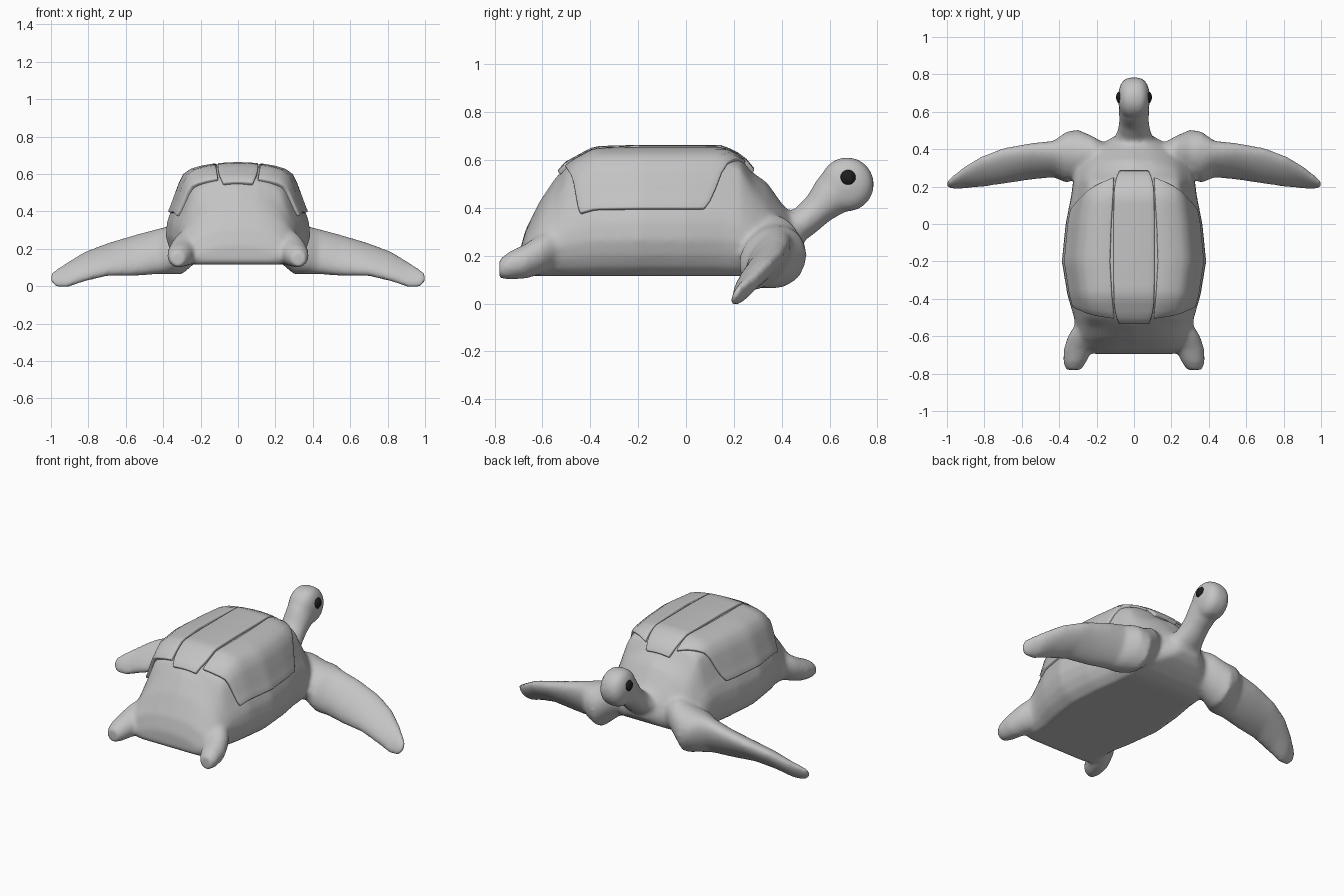
import bpy, bmesh, math
from mathutils import Vector

if "Cube" in bpy.data.objects:
    bpy.data.objects.remove(bpy.data.objects["Cube"])


def material(name, rgb):
    m = bpy.data.materials.new(name)
    m.diffuse_color = (*rgb, 1)
    m.use_nodes = True
    m.node_tree.nodes["Principled BSDF"].inputs["Base Color"].default_value = m.diffuse_color
    return m


GREY = material("soft grey", (0.55, 0.55, 0.55))
BLACK = material("eye black", (0.012, 0.012, 0.012))

# body stations: y, half width, bottom z, top z
BODY = [(-.695, .22, .13, .22), (-.67, .30, .115, .31), (-.61, .315, .115, .43),
        (-.55, .315, .115, .52), (-.50, .322, .115, .58), (-.38, .357, .115, .645),
        (-.20, .387, .115, .65), (0, .367, .115, .65), (.15, .337, .115, .65),
        (.23, .327, .115, .61), (.28, .317, .12, .55), (.34, .29, .14, .505),
        (.40, .23, .17, .42), (.45, .14, .20, .365), (.49, .07, .24, .34)]
# half cross-section as fractions of width and height
LOWER = [(0, 0), (.4, 0), (.74, 0), (.87, .07), (.95, .16), (1, .28), (.985, .42)]
UPPER = [(.94, .52), (.9, .58), (.85, .68), (.79, .8), (.73, .89),
         (.64, .935), (.5, .965), (.33, .985)]


def station(y):
    """Half width, bottom and top of the body at y."""
    for a, b in zip(BODY, BODY[1:]):
        if y <= b[0]:
            t = (y - a[0]) / (b[0] - a[0])
            return [a[i] + t * (b[i] - a[i]) for i in (1, 2, 3)]
    return BODY[-1][1:]


def section(y, u, v):
    """Body point; the section turns into a dome towards both ends."""
    w, b, t = station(y)
    r = min(1, max(0, (-.46 - y) / .10, (y - .24) / .10))
    if v > .3:
        dome = .3 + .7 * max(0, 1 - u * u) ** .65
        v += (dome - v) * r
    return (w * u, y, b + (t - b) * v)


def loft(bm, rings):
    """Skin closed rings of points and cap both ends."""
    rows = [[bm.verts.new(p) for p in r] for r in rings]
    n = len(rows[0])
    faces = [bm.faces.new((a[i], a[(i + 1) % n], b[(i + 1) % n], b[i]))
             for a, b in zip(rows, rows[1:]) for i in range(n)]
    faces += [bm.faces.new(rows[0]), bm.faces.new(rows[-1])]
    bmesh.ops.recalc_face_normals(bm, faces=faces)


def finish(name, bm, mat):
    me = bpy.data.meshes.new(name)
    bm.to_mesh(me)
    bm.free()
    ob = bpy.data.objects.new(name, me)
    bpy.context.collection.objects.link(ob)
    me.materials.append(mat)
    for p in me.polygons:
        p.use_smooth = True
    return ob


ANGLES = [2 * math.pi * i / 20 for i in range(20)]
skin = bmesh.new()

# trunk
rings = []
for y in [s[0] for s in BODY]:
    half = [section(y, u, v) for u, v in LOWER + UPPER + [(0, .99)]]
    rings.append(half + [(-x, yy, z) for x, yy, z in half[-2:0:-1]])
loft(skin, rings)

# front flippers, front edge high:
# x, centre y, centre z, half depth, half height, shear angle
FLIPPER = [(.12, .33, .29, .08, .08, 1.5), (.22, .36, .25, .11, .12, 1.5),
           (.30, .375, .197, .13, .135, 1.55), (.36, .357, .193, .138, .13, 1.35),
           (.43, .347, .185, .098, .122, 1.1), (.55, .335, .165, .098, .11, .9),
           (.70, .31, .142, .096, .088, .8), (.82, .278, .105, .082, .08, .75),
           (.91, .247, .062, .058, .069, .75), (.97, .222, .044, .034, .05, .8),
           (1.006, .208, .045, .014, .022, .8)]
# rear feet: x, y, z, radius
FOOT = [(.215, -.52, .25, .09), (.262, -.60, .21, .092), (.30, -.67, .177, .077),
        (.317, -.74, .158, .062), (.323, -.78, .145, .042)]
for s in (-1, 1):
    loft(skin, [[(s * x, y + hy * math.cos(a), z + hz * math.cos(a + d)) for a in ANGLES]
                for x, y, z, hy, hz, d in FLIPPER])
    loft(skin, [[(s * (x + r * math.cos(a)), y, z + r * .95 * math.sin(a)) for a in ANGLES]
                for x, y, z, r in FOOT])

# neck: y, z, half width, half depth, tilt of the path
NECK = [(.33, .28, .18, .12, .1), (.40, .292, .145, .085, .3), (.455, .315, .107, .067, .5),
        (.50, .348, .087, .067, .75), (.555, .398, .08, .07, .8), (.61, .453, .082, .092, .75),
        (.66, .493, .08, .104, .7)]
loft(skin, [[(w * math.cos(a), y - d * math.sin(a) * math.sin(t), z + d * math.sin(a) * math.cos(t))
             for a in ANGLES] for y, z, w, d, t in NECK])

# head, a ball with flattened cheeks
ball = bmesh.ops.create_uvsphere(skin, u_segments=32, v_segments=20, radius=1)["verts"]
for v in ball:
    x = math.copysign(abs(v.co.x) ** .65, v.co.x)
    v.co = Vector((.086 * x, .673 + .112 * v.co.y, .498 + .113 * v.co.z))

# blend the limbs into one skin
body = finish("body", skin, GREY)
rm = body.modifiers.new("blend", "REMESH")
rm.mode = "VOXEL"
rm.voxel_size = .012
rm.use_smooth_shade = True
sm = body.modifiers.new("soften", "SMOOTH")
sm.factor = .5
sm.iterations = 10


def panel(name, rows, thick):
    """Raised shell plate from a grid of points."""
    bm = bmesh.new()
    vs = [[bm.verts.new(p) for p in r] for r in rows]
    for a, b in zip(vs, vs[1:]):
        for i in range(len(a) - 1):
            bm.faces.new((a[i], a[i + 1], b[i + 1], b[i]))
    ob = finish(name, bm, GREY)
    so = ob.modifiers.new("thickness", "SOLIDIFY")
    so.thickness = thick
    so.offset = 0
    be = ob.modifiers.new("rim", "BEVEL")
    be.width = .006
    be.segments = 2
    be.limit_method = "ANGLE"
    be.angle_limit = math.radians(50)


# centre shell plate, narrower at its ends
rows = []
for i in range(25):
    y = -.525 + .80 * i / 24
    t = station(y)[2]
    half = .108 - .03 * abs(2 * i / 24 - 1) ** 8
    rows.append([(half * k / 4, y, t - .003 - .006 * (k / 4) ** 2) for k in range(-4, 5)])
panel("centre_shell_plate", rows, .032)

# side shell plates, front lower corner swept back behind the shoulder
for s, side in ((-1, "left"), (1, "right")):
    rows = []
    for i in range(21):
        row = []
        for k, (u, v) in enumerate(UPPER):
            low = 1 - k / (len(UPPER) - 1)
            y = -.50 + .06 * low + (.745 - .23 * low) * i / 20
            x, y, z = section(y, u, v)
            row.append((s * x, y, z))
        rows.append(row)
    panel(side + "_shell_plate", rows, .028)

    # eye
    bm = bmesh.new()
    bmesh.ops.create_uvsphere(bm, u_segments=20, v_segments=12, radius=1)
    for v in bm.verts:
        v.co = Vector((s * .072 + .024 * v.co.x, .677 + .034 * v.co.y, .525 + .034 * v.co.z))
    finish(side + "_eye", bm, BLACK)
